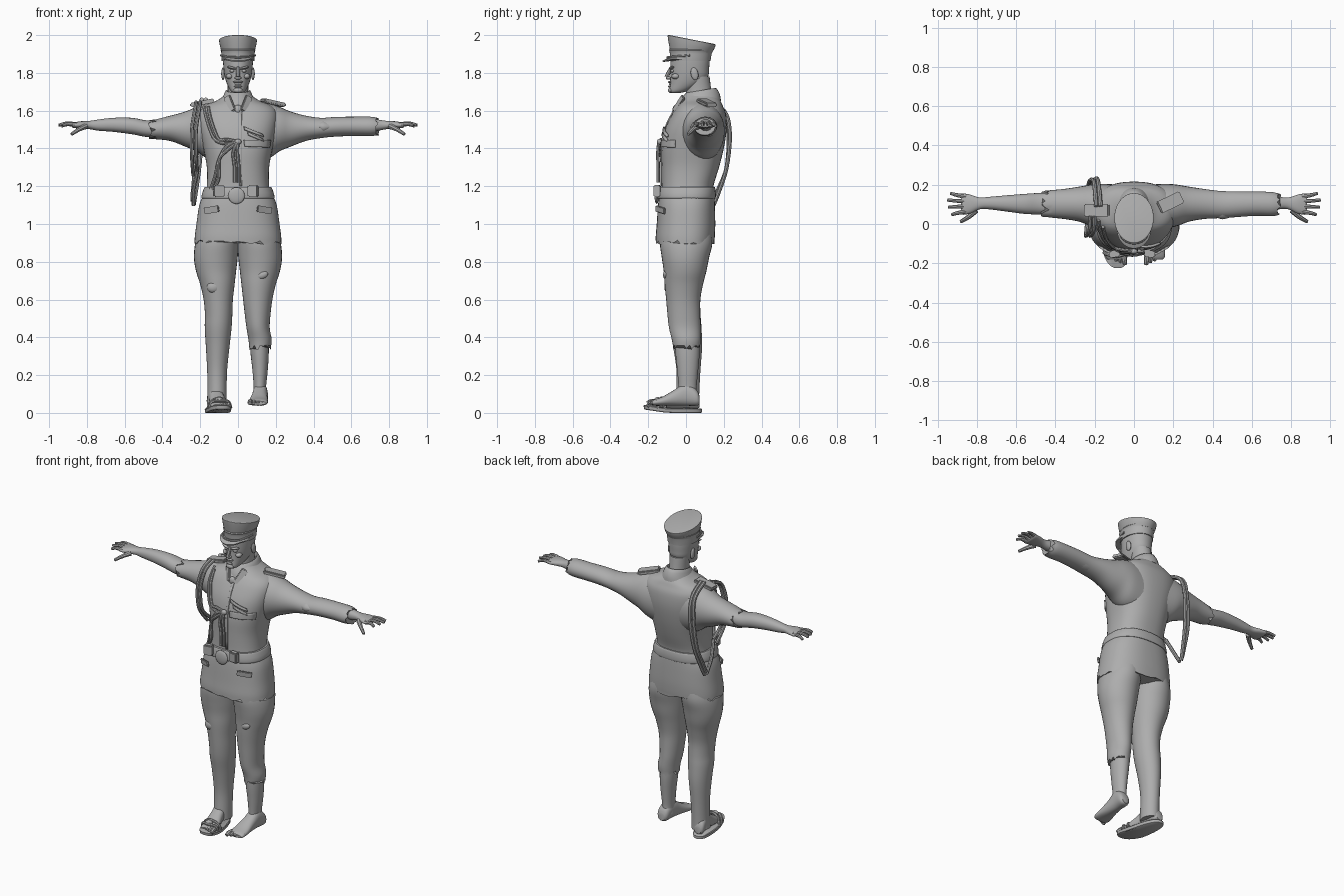
import bpy, bmesh, math, random
from mathutils import Vector
random.seed(4)

grey = bpy.data.materials.new("plain_grey")
grey.diffuse_color = (0.42, 0.42, 0.42, 1)


def finish(name, bm):
    bmesh.ops.recalc_face_normals(bm, faces=bm.faces)
    me = bpy.data.meshes.new(name)
    bm.to_mesh(me)
    bm.free()
    me.materials.append(grey)
    ob = bpy.data.objects.new(name, me)
    bpy.context.collection.objects.link(ob)
    return ob


def spline(rows, steps):
    """Catmull-Rom interpolation between table rows."""
    out = []
    for i in range(len(rows) - 1):
        a, b, c, d = (rows[max(i - 1, 0)], rows[i], rows[i + 1], rows[min(i + 2, len(rows) - 1)])
        for s in range(steps):
            t = s / steps
            out.append([q + .5 * t * (r - p + t * (2 * p - 5 * q + 4 * r - u + t * (3 * (q - r) + u - p)))
                        for p, q, r, u in zip(a, b, c, d)])
    return out + [list(rows[-1])]


def loft(name, axis, rows, n=32, power=2.0, steps=4, rag=0, warp=None):
    """Skin of rounded sections; row = (position, min u, max u, min v, max v)."""
    bm, rings = bmesh.new(), []
    data = spline(rows, steps)
    for k, (p, u0, u1, v0, v1) in enumerate(data):
        ring = []
        for j in range(n):
            a = 2 * math.pi * j / n
            c, s = math.cos(a), math.sin(a)
            u = (u0 + u1) / 2 + (u1 - u0) / 2 * math.copysign(abs(c) ** (2 / power), c)
            v = (v0 + v1) / 2 + (v1 - v0) / 2 * math.copysign(abs(s) ** (2 / power), s)
            q = p + (random.uniform(-rag, rag) if rag and k == len(data) - 1 else 0)
            co = {"x": (q, u, v), "y": (u, q, v), "z": (u, v, q)}[axis]
            ring.append(bm.verts.new(warp(*co) if warp else co))
        rings.append(ring)
    for r, t in zip(rings, rings[1:]):
        for j in range(n):
            bm.faces.new((r[j], r[(j + 1) % n], t[(j + 1) % n], t[j]))
    for r in (rings[0], rings[-1]):
        bm.faces.new(r)
    return finish(name, bm)


def tube(name, pts, r, taper=1.0, steps=5):
    """Round cord through points, optionally tapering to its end."""
    cu = bpy.data.curves.new(name, "CURVE")
    cu.dimensions, cu.bevel_depth, cu.bevel_resolution, cu.use_fill_caps = "3D", r, 2, True
    path = spline(pts, steps)
    sp = cu.splines.new("POLY")
    sp.points.add(len(path) - 1)
    for i, (p, c) in enumerate(zip(sp.points, path)):
        p.co = (*c, 1)
        p.radius = 1 + (taper - 1) * i / (len(path) - 1)
    ob = bpy.data.objects.new(name, cu)
    bpy.context.collection.objects.link(ob)
    cu.materials.append(grey)
    bpy.context.view_layer.objects.active = ob
    bpy.ops.object.select_all(action="DESELECT")
    ob.select_set(True)
    bpy.ops.object.convert(target="MESH")
    return ob


def ball(name, loc, size, rot=(0, 0, 0)):
    bm = bmesh.new()
    bmesh.ops.create_uvsphere(bm, u_segments=16, v_segments=10, radius=1)
    ob = finish(name, bm)
    ob.location, ob.scale, ob.rotation_euler = loc, size, rot
    return ob


def box(name, loc, size, rot=(0, 0, 0), bevel=.006):
    bm = bmesh.new()
    bmesh.ops.create_cube(bm, size=1)
    bmesh.ops.scale(bm, vec=size, verts=bm.verts)
    bmesh.ops.bevel(bm, geom=bm.edges[:], offset=bevel, segments=2, affect="EDGES")
    ob = finish(name, bm)
    ob.location, ob.rotation_euler = loc, rot
    return ob


# Jacket, belt and torn skirt of the jacket
jacket = loft("jacket", "z", [
    (1.14, -.175, .175, -.135, .145), (1.2, -.165, .165, -.13, .145), (1.3, -.165, .165, -.13, .175),
    (1.4, -.183, .183, -.13, .2), (1.5, -.205, .205, -.112, .215), (1.58, -.21, .21, -.075, .212),
    (1.625, -.18, .18, -.045, .195), (1.655, -.11, .11, -.02, .18), (1.69, -.06, .06, 0, .15)], 48, 2.4)
loft("jacket_skirt", "z", [(1.16, -.18, .18, -.14, .15), (1.1, -.205, .205, -.148, .153),
     (1.0, -.22, .22, -.155, .155), (.94, -.228, .228, -.16, .153), (.905, -.23, .23, -.16, .15)],
     56, 2.4, rag=.014)
loft("belt", "z", [(1.135, -.19, .19, -.15, .155), (1.145, -.194, .194, -.153, .158),
     (1.185, -.182, .182, -.148, .156), (1.195, -.176, .176, -.144, .152)], 48, 2.4, steps=2)
bpy.context.view_layer.update()


def front(x, z):
    hit, p, nrm, _ = jacket.ray_cast((x, -1, z), (0, 1, 0))
    return p.y if hit else -.1


def patch(name, corners, lift=.008, n=6):
    """Cloth patch laid on the jacket front, between four (x, z) corners."""
    bm = bmesh.new()
    a, b, c, d = [Vector(p) for p in corners]
    g = [[None] * (n + 1) for _ in range(n + 1)]
    for i in range(n + 1):
        for j in range(n + 1):
            p = a.lerp(b, i / n).lerp(d.lerp(c, i / n), j / n)
            g[i][j] = bm.verts.new((p.x, front(p.x, p.y) - lift, p.y))
    for i in range(n):
        for j in range(n):
            bm.faces.new((g[i][j], g[i + 1][j], g[i + 1][j + 1], g[i][j + 1]))
    ob = finish(name, bm)
    m = ob.modifiers.new("thickness", "SOLIDIFY")
    m.thickness, m.offset = .012, 0
    return ob


# Chest pocket flap, ribbon bars, front seam, tie
patch("chest_flap", [(.03, 1.445), (.17, 1.445), (.165, 1.405), (.035, 1.41)], .003)
for i in range(2):
    patch("ribbon_bar", [(.03 + .02 * i, 1.515 - .028 * i), (.13, 1.475 - .024 * i),
                         (.135, 1.46 - .024 * i), (.035 + .02 * i, 1.498 - .028 * i)], .008, 3)
patch("front_seam", [(.008, 1.6), (.02, 1.6), (.02, 1.2), (.008, 1.2)], 0, 8)
ball("tie_knot", (0, -.055, 1.605), (.022, .016, .026))

# Belt buckle and pouches, skirt pocket flaps
ball("buckle", (-.008, -.155, 1.15), (.044, .012, .044))
for x in (-.1, .08):
    box("belt_pouch", (x, -.152, 1.175), (.055, .035, .065), (0, 0, -x * 1.5))
for s in (-1, 1):
    box("skirt_flap", (s * .14, -.135, 1.075), (.09, .012, .035), (.08, s * .15, s * .52), .004)

# Neck and collar
loft("neck", "z", [(1.62, -.06, .06, 0, .15), (1.7, -.054, .054, .0, .135), (1.78, -.058, .058, .0, .125)], 24)
loft("collar", "z", [(1.63, -.1, .1, -.045, .185), (1.665, -.083, .083, -.035, .18), (1.7, -.066, .066, -.005, .162),
     (1.7, -.058, .058, .0, .15), (1.67, -.056, .056, .0, .15)], 32, steps=2,
     warp=lambda x, y, z: (x, y, z + (y - .06) * .17))
for s in (-1, 1):
    box("collar_point", (s * .043, -.038, 1.635), (.04, .014, .1), (-.35, s * .55, s * .4), .005)

# Head with facial features
loft("head", "z", [(1.693, -.022, .022, -.078, -.035), (1.705, -.04, .04, -.088, .01), (1.74, -.058, .058, -.085, .08),
     (1.78, -.07, .07, -.083, .116), (1.82, -.076, .076, -.083, .122), (1.87, -.08, .08, -.082, .125),
     (1.9, -.078, .078, -.078, .12)], 32, 2.2, warp=lambda x, y, z: (x * (1 - max(0, -y) * 1.2), y, z))
tube("nose", [(0, -.076, 1.83), (0, -.092, 1.802), (0, -.102, 1.778)], .009, 1.35)
ball("nose_base", (0, -.093, 1.773), (.018, .014, .009))
ball("upper_lip", (0, -.086, 1.752), (.026, .01, .006))
ball("lower_lip", (0, -.086, 1.728), (.022, .01, .006))
ball("teeth", (0, -.083, 1.742), (.02, .006, .007))
ball("chin", (0, -.082, 1.708), (.024, .014, .014))
for s in (-1, 1):
    ball("brow", (s * .033, -.077, 1.827), (.027, .012, .007), (0, s * -.2, s * .3))
    ball("eye", (s * .031, -.072, 1.81), (.014, .011, .008))
    ball("cheek", (s * .045, -.055, 1.782), (.019, .022, .015))
    ball("ear", (s * .079, .045, 1.795), (.01, .02, .034), (.2, 0, 0))

# Peaked cap: slanted crown, band and visor
tilt = lambda x, y, z: (x, y, z - (y - .02) * .2 * max(0, (z - 1.88) / .1))
loft("cap_crown", "z", [(1.915, -.088, .088, -.085, .138), (1.945, -.096, .096, -.092, .15), (1.972, -.1, .1, -.097, .157),
     (1.977, -.099, .099, -.096, .156), (1.979, -.092, .092, -.09, .15)], 40, steps=3, warp=tilt)
loft("cap_band", "z", [(1.862, -.086, .086, -.082, .13), (1.885, -.088, .088, -.084, .133), (1.915, -.089, .089, -.087, .139),
     (1.921, -.093, .093, -.09, .144), (1.927, -.089, .089, -.087, .139)], 40, steps=2)
loft("cap_visor", "z", [(1.885, -.087, .087, -.095, .08), (1.88, -.088, .088, -.125, .08), (1.872, -.087, .087, -.122, .08)],
     32, steps=1, warp=lambda x, y, z: (x, y, z + min(0, y + .08) * .35))
tube("chin_strap", [(-.09, .02, 1.893), (-.06, -.07, 1.885), (0, -.098, 1.882), (.06, -.07, 1.885), (.09, .02, 1.893)], .006)

# Sleeves: the one on +x is long, the other is torn above the elbow
upper = [(.08, .0, .2, 1.33, 1.64), (.16, -.02, .205, 1.345, 1.638), (.22, -.01, .2, 1.385, 1.62),
         (.28, .012, .19, 1.41, 1.595), (.36, .026, .178, 1.44, 1.573)]
loft("long_sleeve", "x", upper + [(.44, .03, .168, 1.455, 1.562), (.52, .035, .166, 1.463, 1.567),
     (.62, .042, .165, 1.466, 1.568), (.7, .04, .163, 1.465, 1.568), (.735, .045, .155, 1.47, 1.562)], 28, rag=.015)
loft("torn_sleeve", "x", [(-x, *r) for x, *r in upper] + [(-.45, .035, .17, 1.45, 1.55)], 28, rag=.025)
loft("elbow_patch", "x", [(.42, .034, .15, 1.5, 1.54), (.45, .024, .15, 1.475, 1.553), (.485, .032, .15, 1.49, 1.54)], 20)

# Forearms and hands with fingers
fingers = [(.056, .928, .0), (.088, .945, .004), (.118, .95, .003), (.147, .935, -.002)]
for s in (-1, 1):
    loft("forearm", "x", [(s * .38, .045, .16, 1.455, 1.55), (s * .48, .048, .158, 1.46, 1.548),
         (s * .56, .052, .153, 1.475, 1.562), (s * .66, .065, .145, 1.488, 1.562), (s * .74, .075, .138, 1.494, 1.553),
         (s * .785, .075, .135, 1.502, 1.546), (s * .83, .055, .148, 1.505, 1.544),
         (s * .868, .047, .156, 1.508, 1.538), (s * .88, .055, .15, 1.514, 1.534)], 24, 2.2)
    for y, x, dz in fingers:
        tube("finger", [(s * .855, .1 + (y - .1) * .85, 1.524), (s * .9, y, 1.53 + dz), (s * x, y + (y - .1) * .2, 1.52 + dz)], .0125, .6)
    tube("thumb", [(s * .805, .07, 1.518), (s * .84, .038, 1.502), (s * .882, .012, 1.475)], .016, .55)

# Trousers: full at the thigh, one leg long, the other torn at the calf
thigh = [(.98, .0, .2, -.13, .135), (.9, -.002, .226, -.138, .14), (.82, .002, .233, -.128, .122),
         (.75, .01, .222, -.118, .108), (.68, .018, .2, -.113, .09), (.6, .027, .182, -.105, .076)]
loft("torn_trouser_leg", "z", thigh + [(.52, .036, .172, -.098, .075), (.45, .045, .168, -.09, .077),
     (.39, .055, .178, -.075, .078), (.35, .06, .175, -.068, .074)], 32, rag=.018)
loft("long_trouser_leg", "z", [(z, -b, -a, c, d) for z, a, b, c, d in thigh] + [
     (.52, -.175, -.03, -.097, .077), (.45, -.176, -.034, -.088, .082), (.35, -.17, -.045, -.068, .085),
     (.22, -.163, -.058, -.05, .076), (.1, -.162, -.06, -.052, .07), (.045, -.165, -.06, -.055, .07)], 32)
ball("knee_fold", (-.13, -.095, .665), (.035, .02, .03))
ball("trouser_tear", (.13, -.107, .73), (.03, .015, .02), (0, -.4, 0))
loft("bare_shin", "z", [(.42, .06, .16, -.06, .07), (.32, .066, .163, -.056, .072), (.22, .077, .157, -.046, .064),
     (.13, .083, .148, -.04, .056), (.08, .08, .15, -.045, .062)], 24)


# Feet: bare foot, and a foot on a sandal sole with straps
def foot(cx, base, turn):
    warp = lambda x, y, z: (cx + x + turn * (y + .02), y, z + base)
    loft("foot", "y", [(.072, -.022, .022, .008, .05), (.055, -.036, .036, 0, .085), (0, -.038, .038, 0, .12),
         (-.06, -.042, .042, 0, .085), (-.12, -.05, .05, 0, .05), (-.165, -.052, .052, .0, .034),
         (-.18, -.044, .044, .004, .024)], 24, 2.3, warp=warp)
    inner = -1 if cx > 0 else 1
    for i in range(5):
        x, r = inner * (.04 - .0205 * i), (.0145, .0115, .011, .0105, .01)[i]
        end = -.205 + .009 * i
        tube("toe", [warp(x, -.155, .02), warp(x, end + .02, .022), warp(x, end, .013)], r, .75)


foot(.117, .038, .08)
foot(-.117, .022, -.17)
loft("sandal_sole", "z", [(.0, -.05, .05, -.215, .078), (.003, -.054, .054, -.222, .085), (.02, -.056, .056, -.225, .085),
     (.024, -.052, .052, -.22, .08)], 32, 2.6, steps=1,
     warp=lambda x, y, z: (-.117 + x * (1.05 - y * .8) - .17 * (y + .02), y, z + max(0, -y - .1) * .15))
for y in (-.12, -.155):
    c = -.117 - .17 * (y + .02)
    tube("sandal_strap", [(c - .058, y + .01, .025), (c - .042, y, .06), (c, y - .01, .078 + (y + .12) * .4),
                          (c + .042, y, .06), (c + .055, y + .01, .025)], .009)
ball("strap_knot", (-.1, -.15, .07), (.022, .018, .014))

# Shoulder boards
box("shoulder_board", (-.19, .07, 1.642), (.13, .065, .022), (0, -.2, 0))
box("shoulder_board", (.185, .11, 1.642), (.13, .065, .022), (0, .2, .45))

# Braided shoulder cords: over the chest, hanging loops and tips
def on_chest(pts, lift=.012):
    return [(x, front(x, z) - lift, z) for x, z in pts]

for i in range(2):
    o = .022 * i
    tube("chest_cord", on_chest([(-.18 + o, 1.62), (-.165 + o, 1.55), (-.125 + o, 1.45), (-.06, 1.425 + o), (.0, 1.435)]), .009)
    tube("low_cord", on_chest([(.0, 1.435), (-.06, 1.41 - o), (-.1, 1.34), (-.125 + o, 1.24), (-.155 + o, 1.16 + o)], .016), .009)
    tube("cord_tip", on_chest([(0, 1.435), (-.025 + o, 1.38), (-.018 + o, 1.3), (-.018 + o, 1.22)], .018), .009)
    tube("arm_loop", [(-.2 - o, .04, 1.645), (-.205 - o, -.035, 1.61), (-.222 - o, -.06, 1.5), (-.222 - o, -.045, 1.36),
                      (-.215 - o, .03, 1.28 - o)], .01)
    tube("back_cord", [(-.17 - o, .09, 1.66), (-.18 - o, .2, 1.6), (-.19 - o, .232 - o * .3, 1.48), (-.205 - o, .215, 1.3),
                       (-.225 - o * .6, .17, 1.16 + o), (-.235 - o * .3, .145, 1.1 + o)], .011)
tube("hanging_loop", [(-.215, .03, 1.28), (-.235, .08, 1.18), (-.235, .13, 1.1)], .011)
ball("cord_knot", (0, front(0, 1.435) - .014, 1.435), (.018, .014, .016))

# Smooth shading that keeps hard edges
bpy.ops.object.select_all(action="SELECT")
bpy.context.view_layer.objects.active = jacket
bpy.ops.object.shade_smooth_by_angle(angle=math.radians(40))
